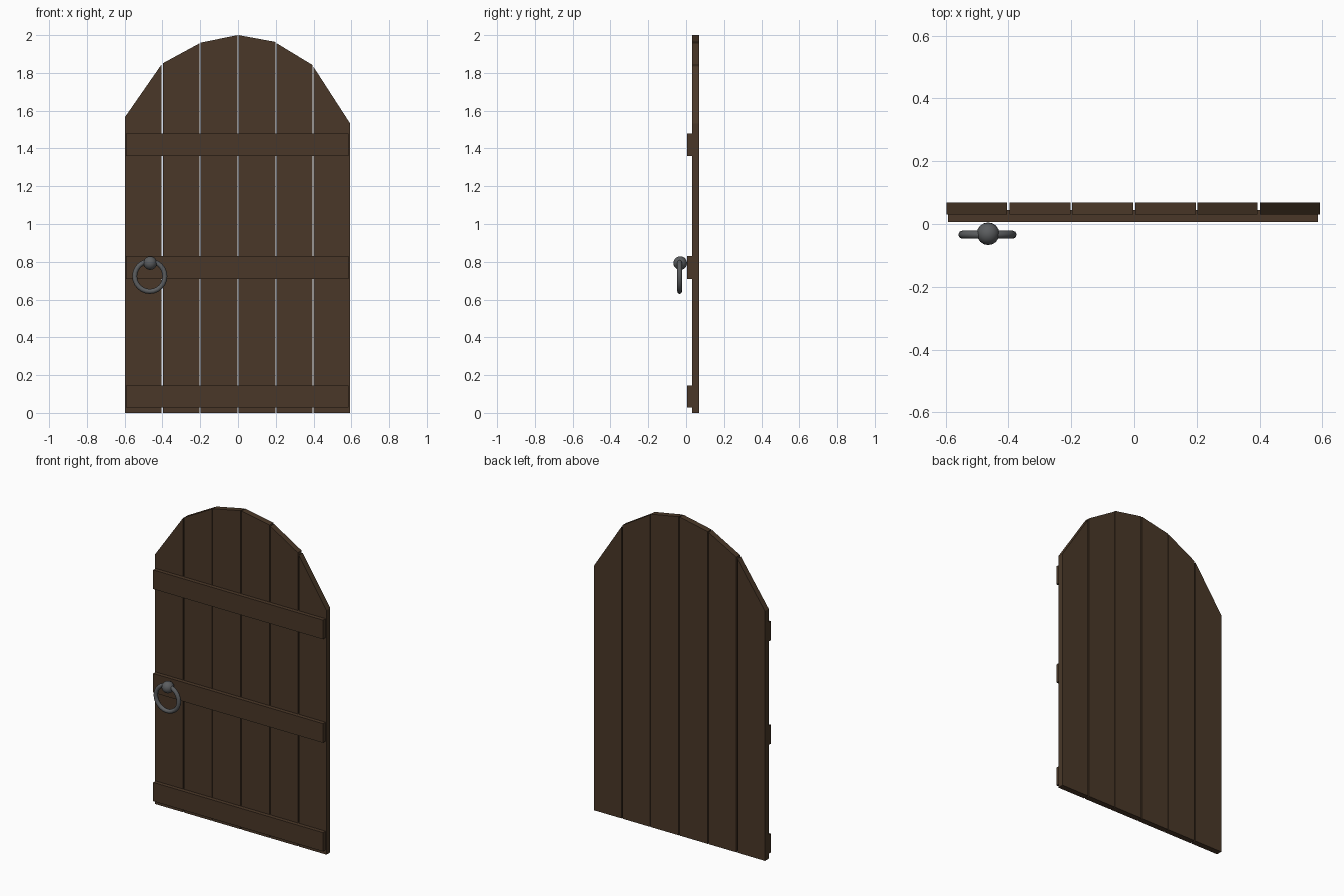
import bpy, bmesh, math

if "Cube" in bpy.data.objects:
    bpy.data.objects.remove(bpy.data.objects["Cube"])


def material(name, rgb):
    m = bpy.data.materials.new(name)
    m.diffuse_color = (*rgb, 1)
    m.use_nodes = True
    m.node_tree.nodes["Principled BSDF"].inputs["Base Color"].default_value = m.diffuse_color
    return m


wood = material("dark wood", (0.068, 0.039, 0.021))
iron = material("grey iron", (0.105, 0.11, 0.115))


def slab(name, outline, y0, y1, mat):
    """Extrude an x-z outline from y0 back to y1."""
    bm = bmesh.new()
    face = bm.faces.new([bm.verts.new((x, y0, z)) for x, z in outline])
    ext = bmesh.ops.extrude_face_region(bm, geom=[face])["geom"]
    verts = [g for g in ext if isinstance(g, bmesh.types.BMVert)]
    bmesh.ops.translate(bm, verts=verts, vec=(0, y1 - y0, 0))
    bmesh.ops.recalc_face_normals(bm, faces=bm.faces)
    me = bpy.data.meshes.new(name)
    bm.to_mesh(me)
    bm.free()
    me.materials.append(mat)
    ob = bpy.data.objects.new(name, me)
    bpy.context.collection.objects.link(ob)
    return ob


# Vertical planks with sloped tops forming the arch: x0, x1, left top, right top
planks = [(-0.597, -0.404, 1.568, 1.846), (-0.396, -0.203, 1.852, 1.957),
          (-0.198, -0.003, 1.960, 2.0), (0.003, 0.198, 2.0, 1.964),
          (0.203, 0.394, 1.958, 1.842), (0.401, 0.593, 1.830, 1.533)]
for i, (x0, x1, zl, zr) in enumerate(planks):
    slab(f"plank_{i + 1}", [(x0, 0), (x1, 0), (x1, zr), (x0, zl)], 0.031, 0.068, wood)

# Horizontal battens, let into the planks
for name, z0, z1 in (("lower_batten", 0.028, 0.146), ("middle_batten", 0.710, 0.830),
                     ("upper_batten", 1.360, 1.480)):
    slab(name, [(-0.593, z0), (0.586, z0), (0.586, z1), (-0.593, z1)], 0.006, 0.045, wood)


def finish(name):
    ob = bpy.context.object
    ob.name = name
    ob.data.materials.append(iron)
    bpy.ops.object.shade_smooth()


# Handle knob and hanging ring
bpy.ops.mesh.primitive_uv_sphere_add(segments=16, ring_count=10, radius=0.036,
                                     location=(-0.465, -0.031, 0.793))
finish("handle_knob")
bpy.ops.mesh.primitive_torus_add(major_segments=24, minor_segments=8, major_radius=0.080,
                                 minor_radius=0.013, location=(-0.467, -0.034, 0.723),
                                 rotation=(math.pi / 2, 0, 0))
finish("handle_ring")
